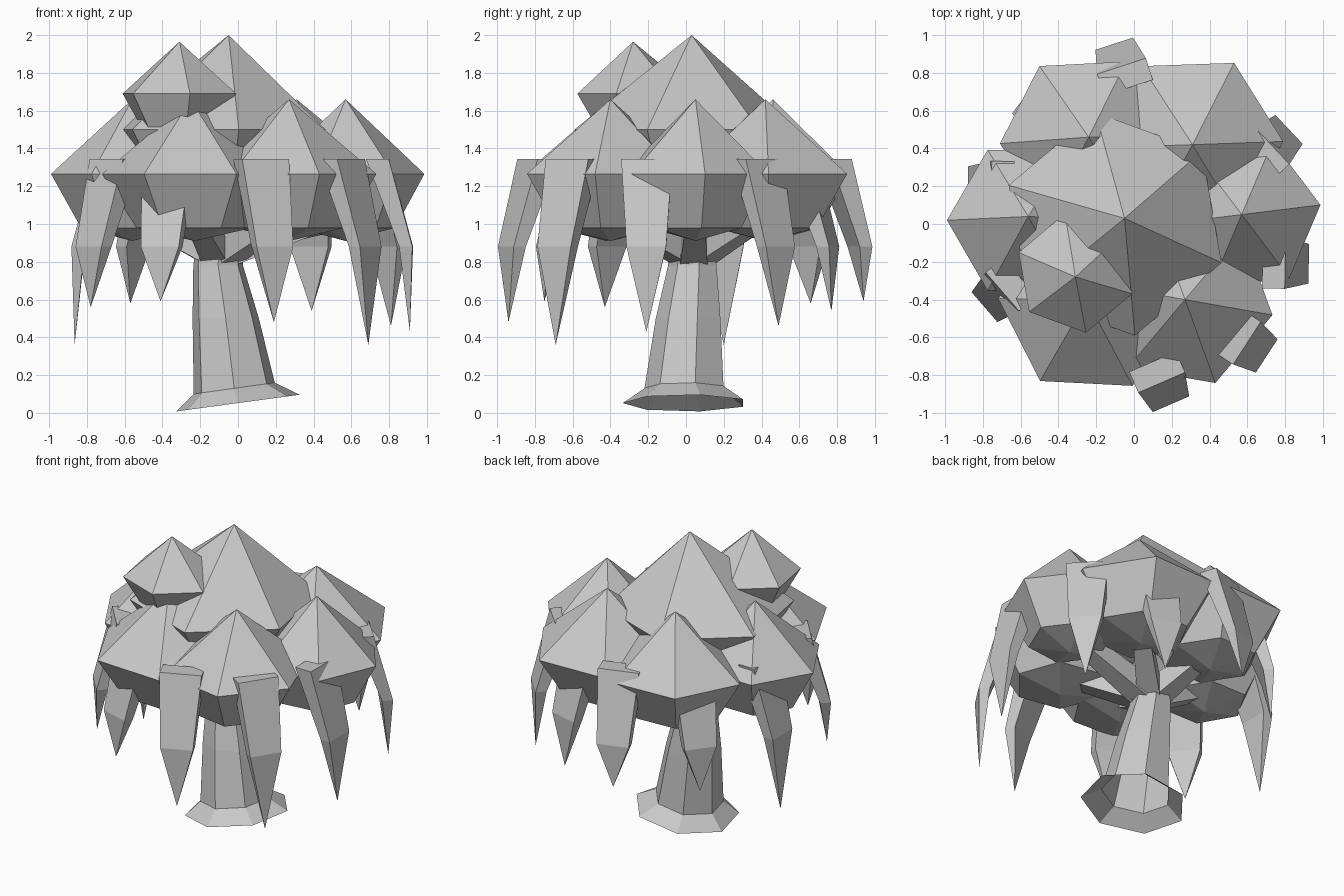
import bpy
import bmesh
from math import cos, sin, radians, atan2
from mathutils import Vector

if "Cube" in bpy.data.objects:
    bpy.data.objects.remove(bpy.data.objects["Cube"])

grey = bpy.data.materials.new("plain_grey")
grey.diffuse_color = (0.58, 0.58, 0.58, 1)
grey.use_nodes = True
grey.node_tree.nodes["Principled BSDF"].inputs["Base Color"].default_value = grey.diffuse_color


def make(name, rings, cap_start=True, cap_end=True):
    """Loft rings of points; a one-point ring closes to a tip."""
    bm = bmesh.new()
    rows = [[bm.verts.new(p) for p in r] for r in rings]
    for a, b in zip(rows, rows[1:]):
        n = max(len(a), len(b))
        for i in range(n):
            j = (i + 1) % n
            if len(a) == 1:
                bm.faces.new((a[0], b[j], b[i]))
            elif len(b) == 1:
                bm.faces.new((a[i], a[j], b[0]))
            else:
                bm.faces.new((a[i], a[j], b[j], b[i]))
    if cap_start and len(rows[0]) > 2:
        bm.faces.new(rows[0][::-1])
    if cap_end and len(rows[-1]) > 2:
        bm.faces.new(rows[-1])
    bmesh.ops.recalc_face_normals(bm, faces=bm.faces)
    me = bpy.data.meshes.new(name)
    bm.to_mesh(me)
    bm.free()
    me.materials.append(grey)
    ob = bpy.data.objects.new(name, me)
    bpy.context.collection.objects.link(ob)
    return ob


def ngon(n, x, y, z, r, start, tilt=0.0):
    pts = []
    for i in range(n):
        a = radians(start + 360 * i / n)
        pts.append(Vector((x + r * cos(a), y + r * sin(a), z + tilt * r * cos(a))))
    return pts


# Trunk: seven sides, tilted flared foot, open underneath
make("trunk", [
    ngon(7, 0.0, 0.0, 0.052, 0.335, -90, 0.135),
    ngon(7, -0.02, 0.0, 0.13, 0.22, -90, 0.14),
    ngon(7, -0.065, 0.02, 0.50, 0.18, -90),
    ngon(7, -0.105, 0.04, 0.78, 0.135, -90),
    ngon(7, -0.09, 0.03, 1.25, 0.08, -90),
], cap_start=False)


# Foliage clumps: six-sided, pointed top, shallow bottom
def clump(name, apex, centre, r, start, z_ring, z_low, z_bottom):
    x, y = centre
    make(name, [[Vector(apex)],
                ngon(6, x, y, z_ring, r, start),
                ngon(6, x, y, z_low, r * 0.63, start),
                [Vector((x, y, z_bottom))]])


clump("crown_clump", (-0.05, 0.03, 2.0), (-0.10, 0.0), 0.60, 40, 1.50, 1.16, 1.07)
clump("small_top_clump", (-0.31, -0.28, 1.965), (-0.31, -0.26), 0.32, -20, 1.69, 1.49, 1.44)

lower = [  # apex, ring centre, radius, start angle
    ((-0.25, -0.40), (-0.23, -0.42), 0.49, -3),
    ((0.27, -0.40), (0.27, -0.40), 0.47, -10),
    ((0.57, 0.05), (0.57, 0.05), 0.42, 7),
    ((0.31, 0.42), (0.30, 0.42), 0.49, 2),
    ((-0.24, 0.46), (-0.25, 0.45), 0.46, 3),
    ((-0.56, 0.04), (-0.56, 0.02), 0.43, 0),
]
for i, (apex, c, r, start) in enumerate(lower):
    clump(f"lower_clump_{i+1}", (*apex, 1.66), c, r, start, 1.265, 0.98, 0.91)
    # Branch from trunk top to the clump
    p, q = Vector((-0.10, 0.04, 0.83)), Vector((c[0], c[1], 1.06))
    d = (q - p).normalized()
    s = d.cross(Vector((0, 0, 1))).normalized()
    u = s.cross(d)
    make(f"branch_{i+1}", [[o + s * w * a + u * w * b for a, b in
                            ((1, 1), (-1, 1), (-1, -1), (1, -1))]
                           for o, w in ((p, 0.075), (q, 0.05))])

# Hanging fronds: tapering blades, given by tip position
tips = [(0.19, -0.94, 0.48), (0.69, -0.69, 0.36), (0.91, -0.21, 0.43),
        (0.81, 0.49, 0.46), (-0.10, 0.94, 0.59), (-0.78, -0.43, 0.56),
        (-0.865, 0.20, 0.36), (-0.57, 0.66, 0.58), (-0.41, -0.75, 0.59),
        (0.39, 0.77, 0.54)]
for i, t in enumerate(tips):
    tip = Vector(t)
    a = atan2(t[1], t[0]) + radians(12)
    out, side = Vector((cos(a), sin(a), 0)), Vector((-sin(a), cos(a), 0))
    rows = []
    for z, off, w, th in ((1.345, -0.11, 0.135, 0.12), (0.88, 0.015, 0.105, 0.07)):
        o = Vector((t[0], t[1], z)) + out * off
        rows.append([o + side * w, o - side * w,
                     o - side * w - out * th, o + side * w - out * th])
    rows.append([tip])
    make(f"frond_{i+1}", rows)
